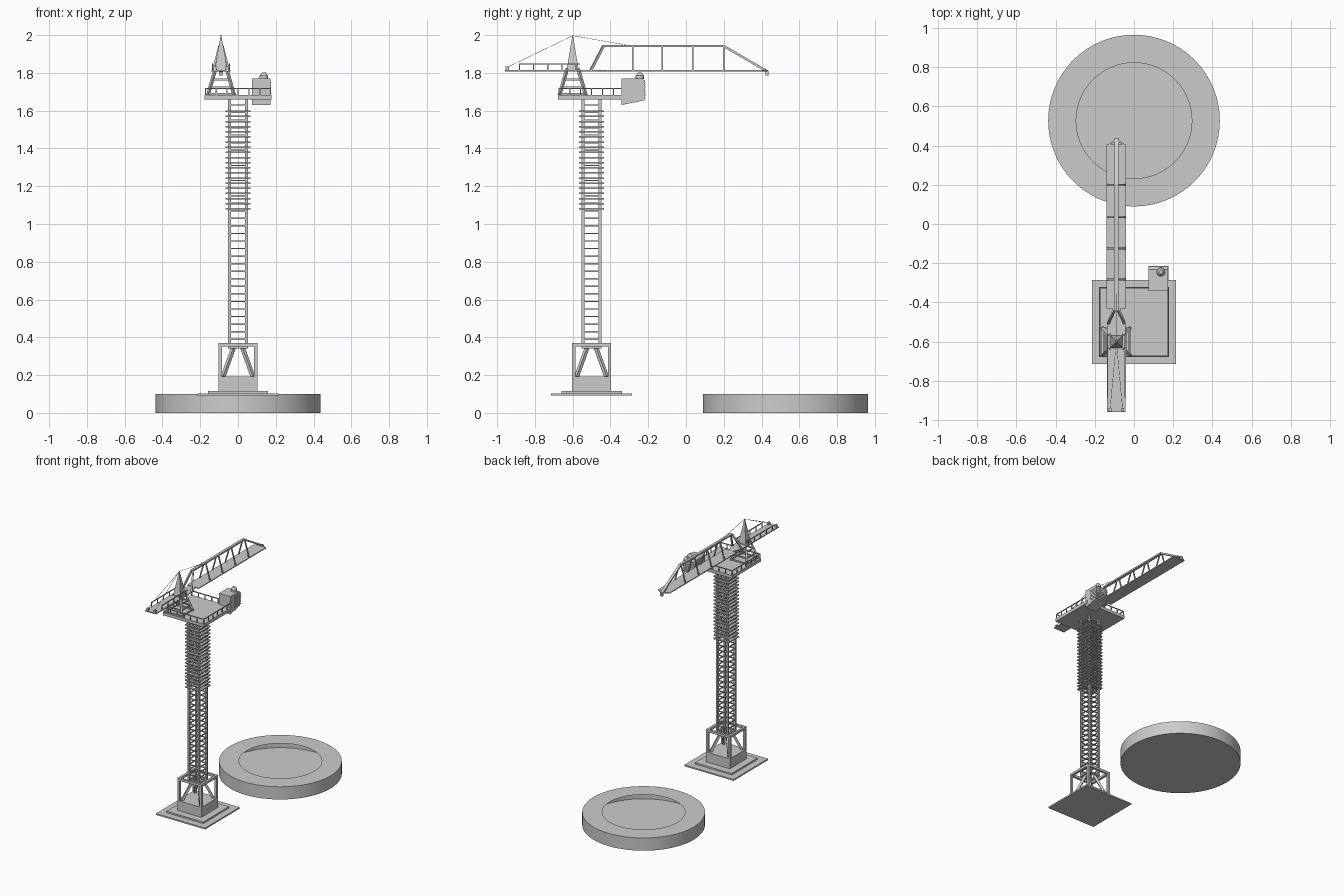
import bpy, bmesh, math
from mathutils import Vector, Matrix

if "Cube" in bpy.data.objects:
    bpy.data.objects.remove(bpy.data.objects["Cube"])

TY = -0.5            # tower centre in y
JX = -0.09           # jib centre line in x


def finish(name, bm, smooth=False):
    bmesh.ops.recalc_face_normals(bm, faces=bm.faces)
    me = bpy.data.meshes.new(name)
    bm.to_mesh(me)
    bm.free()
    ob = bpy.data.objects.new(name, me)
    bpy.context.collection.objects.link(ob)
    if smooth:
        bpy.context.view_layer.objects.active = ob
        ob.select_set(True)
        bpy.ops.object.shade_smooth_by_angle(angle=math.radians(35))
        ob.select_set(False)
    return ob


def add_bar(bm, a, b, w, h=None):
    """Square bar from a to b."""
    a, b = Vector(a), Vector(b)
    d = b - a
    m = (Matrix.Translation((a + b) / 2) @ d.to_track_quat('Z', 'Y').to_matrix().to_4x4()
         @ Matrix.Diagonal((w, h or w, d.length, 1)))
    bmesh.ops.create_cube(bm, size=1, matrix=m)


def add_box(bm, x0, x1, y0, y1, z0, z1):
    m = (Matrix.Translation(((x0 + x1) / 2, (y0 + y1) / 2, (z0 + z1) / 2))
         @ Matrix.Diagonal((x1 - x0, y1 - y0, z1 - z0, 1)))
    bmesh.ops.create_cube(bm, size=1, matrix=m)


def corners(h, z, cx=0, cy=TY):
    return [Vector((cx + sx * h, cy + sy * h, z)) for sx, sy in ((-1, -1), (1, -1), (1, 1), (-1, 1))]


def add_ring(bm, h, z, w, t, cx=0, cy=TY):
    """Open square frame with outer half width h."""
    i = h - w
    for s in (-1, 1):
        add_box(bm, cx - h, cx + h, cy + s * (h - w / 2) - w / 2, cy + s * (h - w / 2) + w / 2, z - t / 2, z + t / 2)
        add_box(bm, cx + s * (h - w / 2) - w / 2, cx + s * (h - w / 2) + w / 2, cy - i, cy + i, z - t / 2, z + t / 2)


def prism(name, pts, vec):
    bm = bmesh.new()
    f = bm.faces.new([bm.verts.new(p) for p in pts])
    ext = bmesh.ops.extrude_face_region(bm, geom=[f], use_keep_orig=True)
    bmesh.ops.translate(bm, vec=vec, verts=[v for v in ext['geom'] if isinstance(v, bmesh.types.BMVert)])
    return finish(name, bm)


# Round hollow drum with an open hole in its top
bm = bmesh.new()
prof = [bm.verts.new(p) for p in ((0, 0, 0), (0.4375, 0, 0), (0.4375, 0, 0.1), (0.295, 0, 0.1))]
edges = [bm.edges.new(prof[i:i + 2]) for i in range(3)]
bmesh.ops.spin(bm, geom=prof + edges, cent=(0, 0, 0), axis=(0, 0, 1), angle=math.tau, steps=64)
bmesh.ops.remove_doubles(bm, verts=bm.verts, dist=1e-4)
bmesh.ops.translate(bm, vec=(0, 0.527, 0), verts=bm.verts)
finish("round_drum", bm, True)

# Stepped footing
for name, h, z0, z1 in (("base_plate", 0.214, 0.092, 0.103), ("base_step", 0.16, 0.103, 0.115),
                        ("base_block", 0.104, 0.115, 0.193)):
    bm = bmesh.new()
    add_box(bm, -h, h, TY - h, TY + h, z0, z1)
    finish(name, bm)

# Portal frame with inclined struts
bm = bmesh.new()
for lo, hi in zip(corners(0.095, 0.19), corners(0.095, 0.352)):
    add_bar(bm, lo, hi, 0.018)
add_ring(bm, 0.104, 0.361, 0.018, 0.018)
for lo, hi in zip(corners(0.08, 0.19), corners(0.022, 0.35)):
    add_bar(bm, lo, hi, 0.018)
finish("portal_frame", bm)

# Mast posts, rungs and wide upper collars
bm = bmesh.new()
for lo, hi in zip(corners(0.045, 0.342), corners(0.045, 1.66)):
    add_bar(bm, lo, hi, 0.014)
add_ring(bm, 0.052, 0.348, 0.014, 0.012)
finish("mast_posts", bm)
bm = bmesh.new()
for i in range(32):
    add_ring(bm, 0.049, 0.39 + i * 0.04, 0.008, 0.007)
finish("mast_rungs", bm)
bm = bmesh.new()
for i in range(20):
    add_ring(bm, 0.066, 1.08 + i * 0.0272, 0.018, 0.008)
finish("mast_collars", bm)

# Work platform and railing
bm = bmesh.new()
add_box(bm, -0.178, 0.178, TY - 0.178, TY + 0.178, 1.658, 1.682)
finish("platform", bm)
bm = bmesh.new()
add_ring(bm, 0.176, 1.717, 0.006, 0.006)
c = corners(0.173, 1.68)
for k in range(4):
    for i in range(6):
        p = c[k].lerp(c[(k + 1) % 4], i / 6)
        add_bar(bm, p, p + Vector((0, 0, 0.037)), 0.006)
finish("platform_railing", bm)

# Operator cab with slats and roof lamp
side = [(-0.342, 1.63), (-0.342, 1.77), (-0.232, 1.77), (-0.216, 1.757), (-0.22, 1.655)]
prism("cab", [(0.075, y, z) for y, z in side], (0.098, 0, 0))
bm = bmesh.new()
for i in range(7):
    z = 1.665 + i * 0.0135
    add_box(bm, 0.073, 0.175, -0.29, -0.215, z, z + 0.006)
finish("cab_slats", bm)
bm = bmesh.new()
for r1, r2, z0, z1 in ((0.023, 0.023, 1.768, 1.785), (0.021, 0.01, 1.785, 1.801)):
    bmesh.ops.create_cone(bm, cap_ends=True, segments=16, radius1=r1, radius2=r2, depth=z1 - z0,
                          matrix=Matrix.Translation((0.137, -0.245, (z0 + z1) / 2)))
finish("cab_lamp", bm, True)

# Jib support: splayed lattice legs below a solid spire
bm = bmesh.new()
cy = -0.6
for lo, hi in zip(corners(0.07, 1.68, JX, cy), corners(0.03, 1.82, JX, cy)):
    add_bar(bm, lo, hi, 0.014)
for z, h in ((1.69, 0.075), (1.725, 0.062), (1.765, 0.05), (1.812, 0.038)):
    add_ring(bm, h, z, 0.01, 0.008, JX, cy)
finish("support_legs", bm)
bm = bmesh.new()
bmesh.ops.create_cone(bm, cap_ends=True, segments=4, radius1=0.046, radius2=0.002, depth=0.19,
                      matrix=Matrix.Translation((JX, cy, 1.905)) @ Matrix.Rotation(math.pi / 4, 4, 'Z'))
finish("support_spire", bm)

# Jib and counter jib decks
bm = bmesh.new()
add_box(bm, JX - 0.05, JX + 0.05, -0.43, 0.405, 1.807, 1.814)
finish("jib_deck", bm)
deck = [(-0.047, -0.958), (0.047, -0.958), (0.047, -0.5), (0.018, -0.43), (-0.018, -0.43), (-0.047, -0.5)]
prism("counter_jib_deck", [(JX + x, y, 1.807) for x, y in deck], (0, 0, 0.007))

# Jib truss: one top chord with pairs of leaning legs
bm = bmesh.new()
ZT = 1.942
add_bar(bm, (JX, -0.44, ZT), (JX, 0.205, ZT), 0.02, 0.012)
add_bar(bm, (JX, 0.2, ZT), (JX, 0.43, 1.808), 0.02, 0.012)
for s in (-1, 1):
    add_bar(bm, (JX + s * 0.04, -0.506, 1.81), (JX + s * 0.006, -0.437, ZT), 0.012)
    for y in (-0.283, -0.125, 0.035, 0.2):
        add_bar(bm, (JX + s * 0.046, y, 1.81), (JX + s * 0.008, y, ZT), 0.008)
    add_bar(bm, (JX + s * 0.045, 0.4, 1.811), (JX, 0.43, 1.811), 0.008)
finish("jib_truss", bm)
bm = bmesh.new()
add_box(bm, JX - 0.01, JX + 0.01, 0.422, 0.438, 1.787, 1.812)
finish("jib_tip_hook", bm)

# Counter jib railing and cable anchors
bm = bmesh.new()
for s in (-1, 1):
    x = JX + s * 0.045
    add_bar(bm, (x, -0.885, 1.848), (x, -0.56, 1.848), 0.006)
    for i in range(5):
        y = -0.882 + i * 0.075
        add_bar(bm, (x, y, 1.812), (x, y, 1.848), 0.006)
    a = JX + s * 0.032
    add_box(bm, a - 0.007, a + 0.007, -0.955, -0.938, 1.812, 1.833)
finish("counter_jib_railing", bm)

# Stay cables from the spire
bm = bmesh.new()
top = (JX, cy, 1.997)
for end in ((JX - 0.032, -0.945, 1.83), (JX + 0.032, -0.945, 1.83), (JX, -0.283, ZT)):
    add_bar(bm, top, end, 0.002)
finish("stay_cables", bm)
